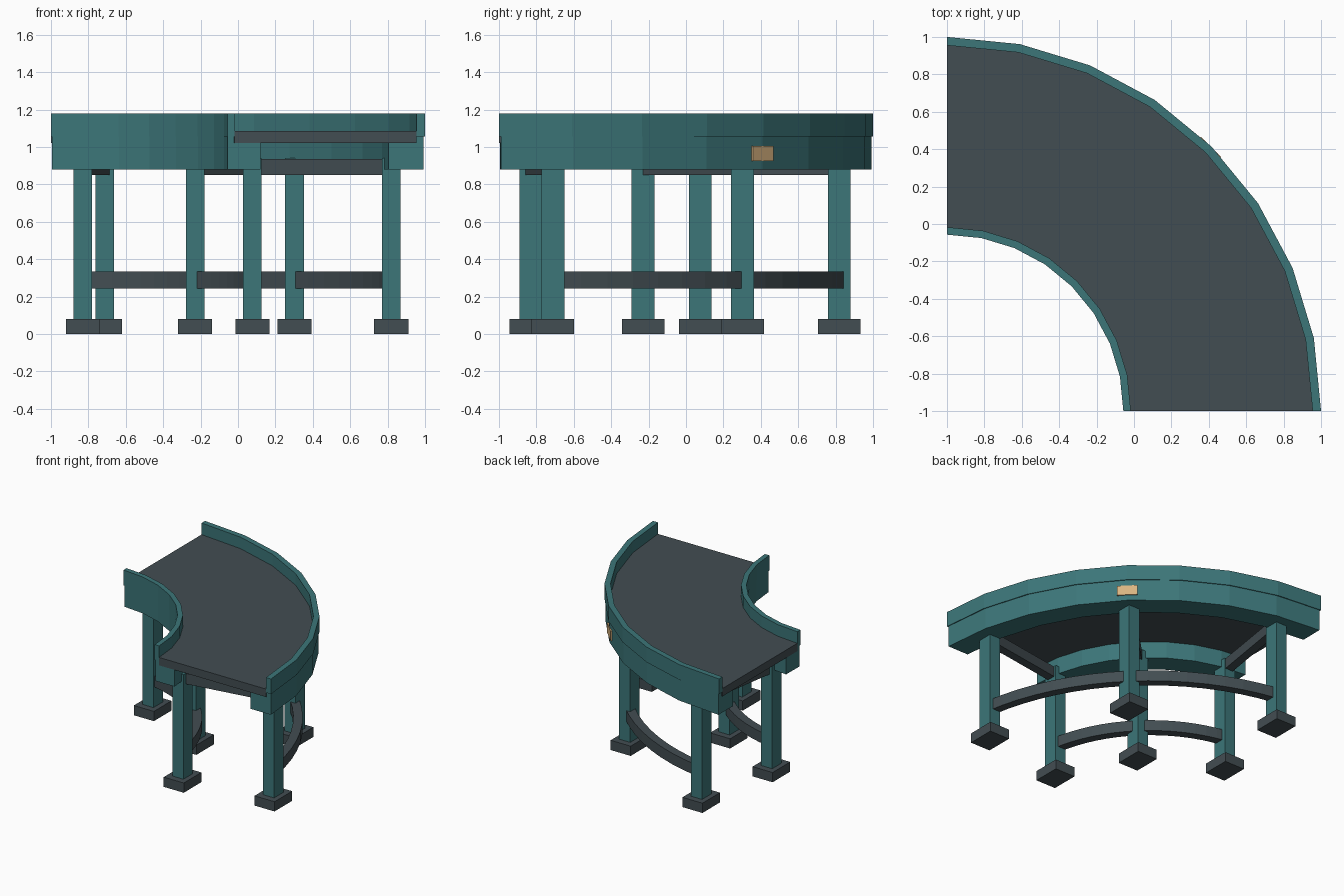
import bpy, bmesh, math
from mathutils import Matrix, Vector

if "Cube" in bpy.data.objects:
    bpy.data.objects.remove(bpy.data.objects["Cube"])

C = Vector((-1, -1, 0))  # centre of the bend


def material(name, rgb):
    m = bpy.data.materials.new(name)
    m.diffuse_color = (*rgb, 1)
    m.use_nodes = True
    m.node_tree.nodes["Principled BSDF"].inputs["Base Color"].default_value = m.diffuse_color
    return m


TEAL = material("teal paint", (0.045, 0.18, 0.19))
DARK = material("dark grey", (0.055, 0.075, 0.085))
TAN = material("tan plate", (0.70, 0.46, 0.22))


def finish(bm, name, mat):
    bmesh.ops.recalc_face_normals(bm, faces=bm.faces)
    me = bpy.data.meshes.new(name)
    bm.to_mesh(me)
    bm.free()
    me.materials.append(mat)
    ob = bpy.data.objects.new(name, me)
    bpy.context.collection.objects.link(ob)


def arc(name, r0, r1, z0, z1, mat, a0=0, a1=90, n=8):
    """Rectangular section swept around the bend centre."""
    bm = bmesh.new()
    rings = []
    for i in range(n + 1):
        a = math.radians(a0 + (a1 - a0) * i / n)
        d = Vector((math.cos(a), math.sin(a), 0))
        rings.append([bm.verts.new(C + d * r + Vector((0, 0, z)))
                      for r, z in ((r0, z0), (r1, z0), (r1, z1), (r0, z1))])
    for a, b in zip(rings, rings[1:]):
        for k in range(4):
            bm.faces.new((a[k], a[(k + 1) % 4], b[(k + 1) % 4], b[k]))
    bm.faces.new(rings[0])
    bm.faces.new(rings[-1])
    finish(bm, name, mat)


def box(name, centre, size, mat, angle=0):
    bm = bmesh.new()
    bmesh.ops.create_cube(bm, size=1, matrix=Matrix.Translation(centre)
                          @ Matrix.Rotation(math.radians(angle), 4, 'Z')
                          @ Matrix.Diagonal((*size, 1)))
    finish(bm, name, mat)


def polar(r, deg, z):
    a = math.radians(deg)
    return C + Vector((r * math.cos(a), r * math.sin(a), z))


# Belt and side rails
arc("belt", 0.98, 1.955, 1.02, 1.085, DARK)
arc("inner_guard", 0.943, 0.983, 1.055, 1.18, TEAL)
arc("outer_guard", 1.955, 2.0, 1.055, 1.18, TEAL)
arc("inner_beam", 0.945, 1.12, 0.88, 1.055, TEAL, 0.3, 89.7)
arc("outer_beam", 1.805, 1.993, 0.88, 1.055, TEAL, 0.3, 89.7)

# Legs with feet, and the cross braces joining each pair
for tag, deg in (("front", 9), ("middle", 45), ("back", 81)):
    for side, r in (("inner", 1.09), ("outer", 1.842)):
        p = polar(r, deg, 0)
        box(f"{side}_{tag}_leg", p + Vector((0, 0, 0.49)), (0.1, 0.122, 0.90), TEAL)
        box(f"{side}_{tag}_foot", p + Vector((0, 0, 0.041)), (0.182, 0.228, 0.08), DARK)
    box(f"{tag}_cross_brace", polar(1.466, deg, 0.893), (0.75, 0.07, 0.085), DARK, deg)

# Curved stretchers between the legs
arc("inner_stretcher", 1.055, 1.125, 0.243, 0.333, DARK, 9, 81, 16)
arc("outer_stretcher", 1.805, 1.875, 0.243, 0.333, DARK, 9, 81, 16)

# Small plate on the outer beam
box("tag_plate", polar(1.992, 45, 0.965), (0.012, 0.155, 0.08), TAN, 45)
